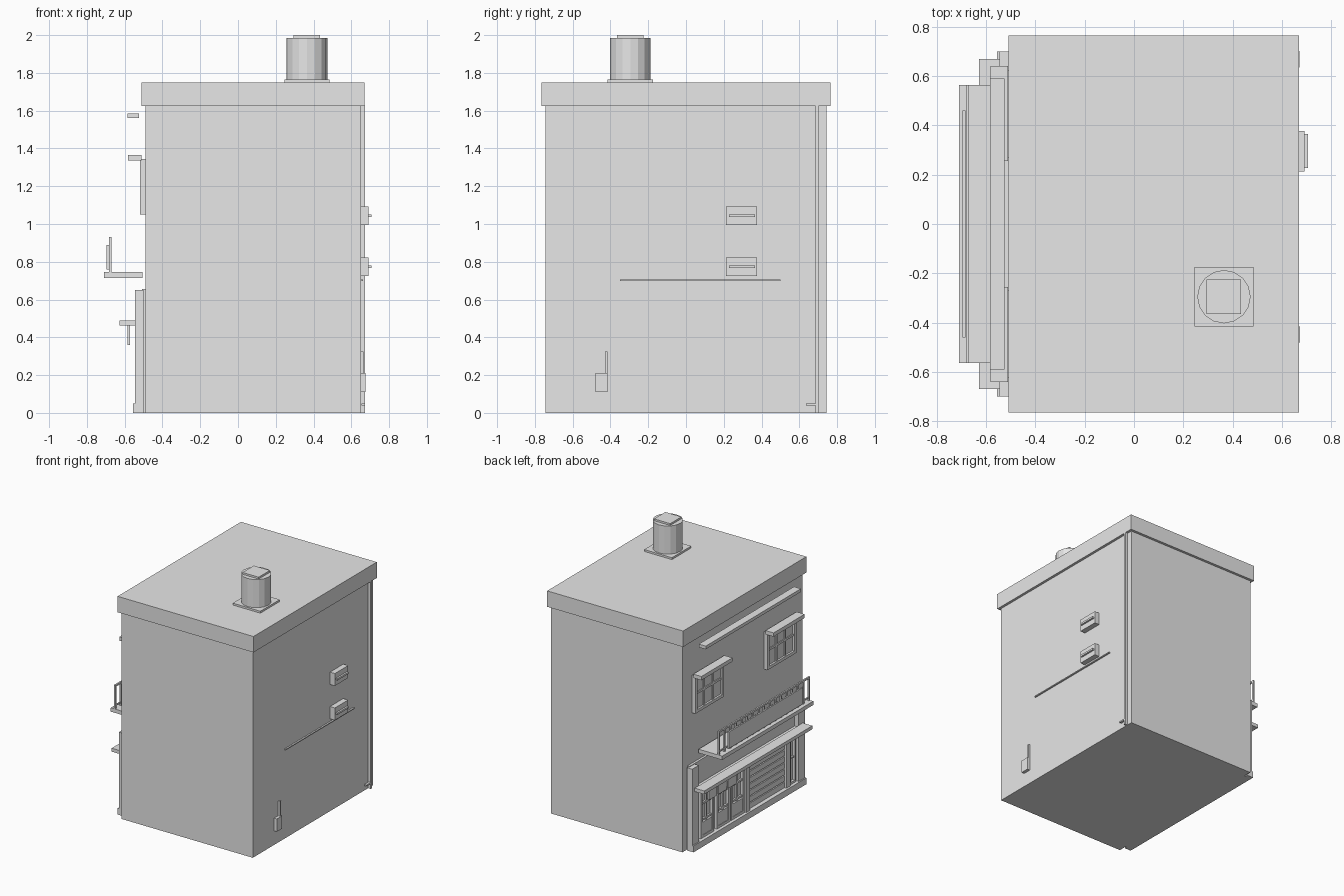
import bpy
from mathutils import Vector

cube = bpy.data.objects.get("Cube")
if cube:
    bpy.data.objects.remove(cube, do_unlink=True)

grey = bpy.data.materials.new("plain_grey")
grey.use_nodes = True
grey.diffuse_color = (0.8, 0.8, 0.8, 1)
grey.node_tree.nodes["Principled BSDF"].inputs["Base Color"].default_value = (0.8, 0.8, 0.8, 1)


def box(name, x, y, z):
    """Axis-aligned box from three (low, high) ranges."""
    bpy.ops.mesh.primitive_cube_add(size=1)
    ob = bpy.context.object
    ob.name = name
    low, high = Vector((x[0], y[0], z[0])), Vector((x[1], y[1], z[1]))
    size, mid = high - low, (low + high) / 2
    for v in ob.data.vertices:
        v.co = Vector(a * b for a, b in zip(v.co, size)) + mid
    ob.data.materials.append(grey)
    return ob


def around(centre, width):
    return (centre - width / 2, centre + width / 2)


def framed_grid(name, x, y, z, bar, columns, rows, depth=0.008):
    """Frame with evenly spaced glazing bars."""
    for i in range(columns + 1):
        c = y[0] + bar / 2 + (y[1] - y[0] - bar) * i / columns
        edge = i in (0, columns)
        box(name + "_upright", (x[0] if edge else x[0] + depth, x[1]), around(c, bar if edge else bar * 0.7), z)
    for i in range(rows + 1):
        c = z[0] + bar / 2 + (z[1] - z[0] - bar) * i / rows
        edge = i in (0, rows)
        box(name + "_crossbar", (x[0] if edge else x[0] + depth, x[1]), y, around(c, bar if edge else bar * 0.7))


# Main block and roof slab
box("building_body", (-0.49, 0.65), (-0.745, 0.745), (0, 1.63))
box("roof_slab", (-0.51, 0.67), (-0.765, 0.765), (1.625, 1.75))

# Rooftop vent
vx, vy = 0.365, -0.295
box("vent_base", around(vx, 0.24), around(vy, 0.24), (1.745, 1.765))
bpy.ops.mesh.primitive_cylinder_add(vertices=16, radius=0.108, depth=0.225, location=(vx, vy, 1.873))
bpy.context.object.name = "vent_drum"
bpy.context.object.data.materials.append(grey)
box("vent_cap", around(vx, 0.14), around(vy, 0.14), (1.98, 2.0))

# Upper street wall: ledge, windows and their hoods
box("upper_ledge", (-0.585, -0.525), (-0.59, 0.59), (1.56, 1.585))
for side in (-1, 1):
    c = side * 0.448
    box("window_hood", (-0.582, -0.512), around(c, 0.385), (1.335, 1.365))
    box("window_glass", (-0.505, -0.485), around(c, 0.33), (1.055, 1.34))
    framed_grid("window", (-0.52, -0.49), around(c, 0.355), (1.05, 1.345), 0.024, 3, 2)

# Balcony with railing and sign board
box("balcony_slab", (-0.71, -0.505), (-0.565, 0.565), (0.715, 0.745))
box("sign_board", (-0.695, -0.684), (-0.46, 0.46), (0.76, 0.89))
box("balcony_top_rail", (-0.682, -0.67), (-0.565, 0.565), (0.918, 0.932))
box("balcony_low_rail", (-0.68, -0.672), (-0.565, 0.565), (0.765, 0.775))
for i in range(17):
    c = -0.558 + i * 1.116 / 16
    box("balcony_picket", (-0.682, -0.67), around(c, 0.014), (0.74, 0.925))

# Shopfront surround
box("shop_backing", (-0.508, -0.485), (-0.68, 0.68), (0, 0.655))
box("shop_plinth", (-0.555, -0.5), (-0.7, 0.7), (0, 0.05))
for side in (-1, 1):
    box("shop_pillar", (-0.545, -0.5), around(side * 0.66, 0.08), (0.04, 0.65))
box("shop_lintel", (-0.53, -0.5), (-0.63, 0.63), (0.44, 0.475))
box("shop_awning", (-0.628, -0.545), (-0.67, 0.67), (0.463, 0.49))

# Hanging cloth panels below the awning
for i in range(3):
    box("hanging_cloth", (-0.584, -0.573), around(0.5 - i * 0.12, 0.1), (0.36, 0.466))

# Sliding doors and posts
for c in (0.0, -0.5):
    box("shop_post", (-0.54, -0.5), around(c, 0.045), (0.04, 0.465))
for c in (0.49, 0.29, 0.11):
    framed_grid("door", (-0.53, -0.5), around(c, 0.165), (0.05, 0.45), 0.02, 2, 3)
    box("door_low_panel", (-0.526, -0.5), around(c, 0.13), (0.07, 0.17))
framed_grid("side_window", (-0.53, -0.5), (-0.61, -0.53), (0.05, 0.45), 0.016, 1, 2)

# Roller shutter
for i in range(8):
    z = 0.05 + i * 0.05
    box("shutter_slat", (-0.522, -0.5), (-0.48, -0.02), (z, z + 0.042))

# Drain pipe with outlet on the far side wall
box("drain_pipe", (0.645, 0.672), (0.686, 0.702), (0, 1.628))
box("drain_outlet", (0.655, 0.672), (0.635, 0.69), (0.04, 0.051))

# Wall vents, cable and meter on the far side wall
for z in (0.773, 1.043):
    box("wall_vent", (0.645, 0.692), (0.213, 0.377), around(z, 0.097))
    box("wall_vent_slot", (0.685, 0.706), (0.228, 0.365), around(z, 0.014))
box("wall_cable", (0.645, 0.662), (-0.35, 0.5), (0.697, 0.705))
box("meter_box", (0.645, 0.674), (-0.48, -0.416), (0.11, 0.21))
box("meter_conduit", (0.645, 0.664), (-0.43, -0.415), (0.165, 0.325))
